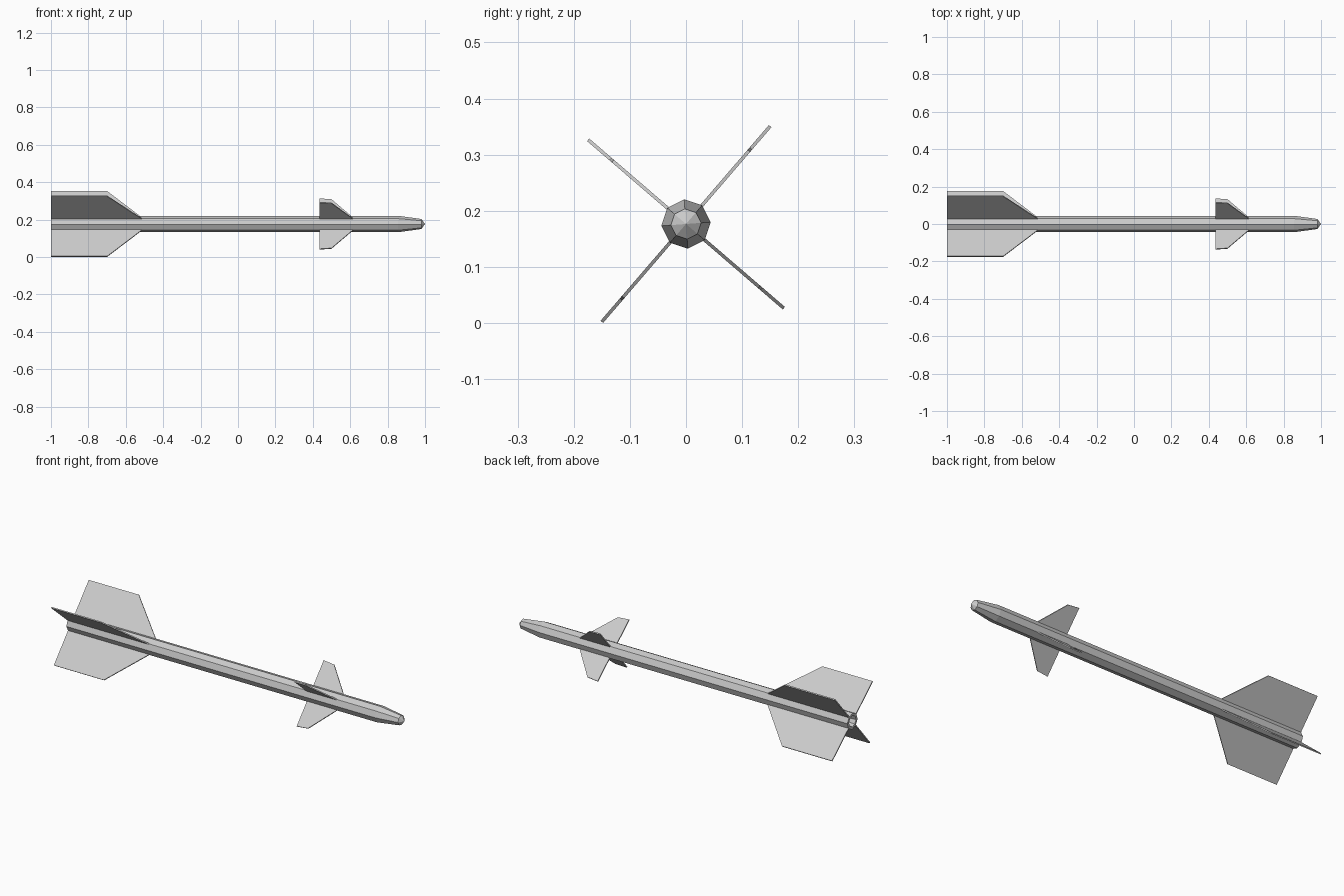
import bpy, bmesh, math
from mathutils import Matrix

cube = bpy.data.objects.get("Cube")
if cube:
    bpy.data.objects.remove(cube, do_unlink=True)

SIDES = 8
AXIS_Z = 0.1765
ROLL = math.radians(4.3)

grey = bpy.data.materials.new("light grey metal")
grey.use_nodes = True
colour = (0.6, 0.6, 0.6, 1)
grey.diffuse_color = colour
grey.node_tree.nodes["Principled BSDF"].inputs["Base Color"].default_value = colour


def finish(name, bm):
    """Turn a bmesh into a flat-shaded object on the long axis."""
    bmesh.ops.recalc_face_normals(bm, faces=bm.faces)
    mesh = bpy.data.meshes.new(name)
    bm.to_mesh(mesh)
    bm.free()
    mesh.materials.append(grey)
    obj = bpy.data.objects.new(name, mesh)
    obj.location.z = AXIS_Z
    bpy.context.collection.objects.link(obj)
    return obj


def lathe(name, profile):
    """Eight-sided body from (x, radius) pairs, closed at both tips."""
    bm = bmesh.new()
    rings = []
    for x, r in profile:
        count = SIDES if r else 1
        rings.append([bm.verts.new((x,
                                    r * math.cos(ROLL + math.tau * i / SIDES),
                                    r * math.sin(ROLL + math.tau * i / SIDES)))
                      for i in range(count)])
    for a, b in zip(rings, rings[1:]):
        for i in range(SIDES):
            corners = [a[i % len(a)], a[(i + 1) % SIDES % len(a)],
                       b[(i + 1) % SIDES % len(b)], b[i % len(b)]]
            bm.faces.new(list(dict.fromkeys(corners)))
    return finish(name, bm)


def fin(name, outline, thickness, angle):
    """Flat plate from an (x, radius) outline, turned about the long axis."""
    bm = bmesh.new()
    face = bm.faces.new([bm.verts.new((x, r, -thickness / 2)) for x, r in outline])
    extruded = bmesh.ops.extrude_face_region(bm, geom=[face])
    top = [v for v in extruded["geom"] if isinstance(v, bmesh.types.BMVert)]
    bmesh.ops.translate(bm, verts=top, vec=(0, 0, thickness))
    bmesh.ops.rotate(bm, verts=bm.verts, cent=(0, 0, 0),
                     matrix=Matrix.Rotation(angle, 3, "X"))
    return finish(name, bm)


# Tube with recessed exhaust, tapered nose and blunt tip
lathe("body", [(-0.96, 0), (-0.96, 0.026), (-1, 0.03), (-1, 0.044),
               (0.855, 0.044), (0.98, 0.027), (1, 0)])

# Four tail fins and four front fins, in line with each other
tail_outline = [(-1, 0.035), (-1, 0.23), (-0.7, 0.23), (-0.505, 0.035)]
front_outline = [(0.435, 0.03), (0.435, 0.178), (0.5, 0.172), (0.627, 0.03)]
places = ["back_upper", "front_upper", "front_lower", "back_lower"]
for i, place in enumerate(places):
    angle = ROLL + math.radians(45 + 90 * i)
    fin("tail_fin_" + place, tail_outline, 0.006, angle)
    fin("nose_fin_" + place, front_outline, 0.006, angle)
